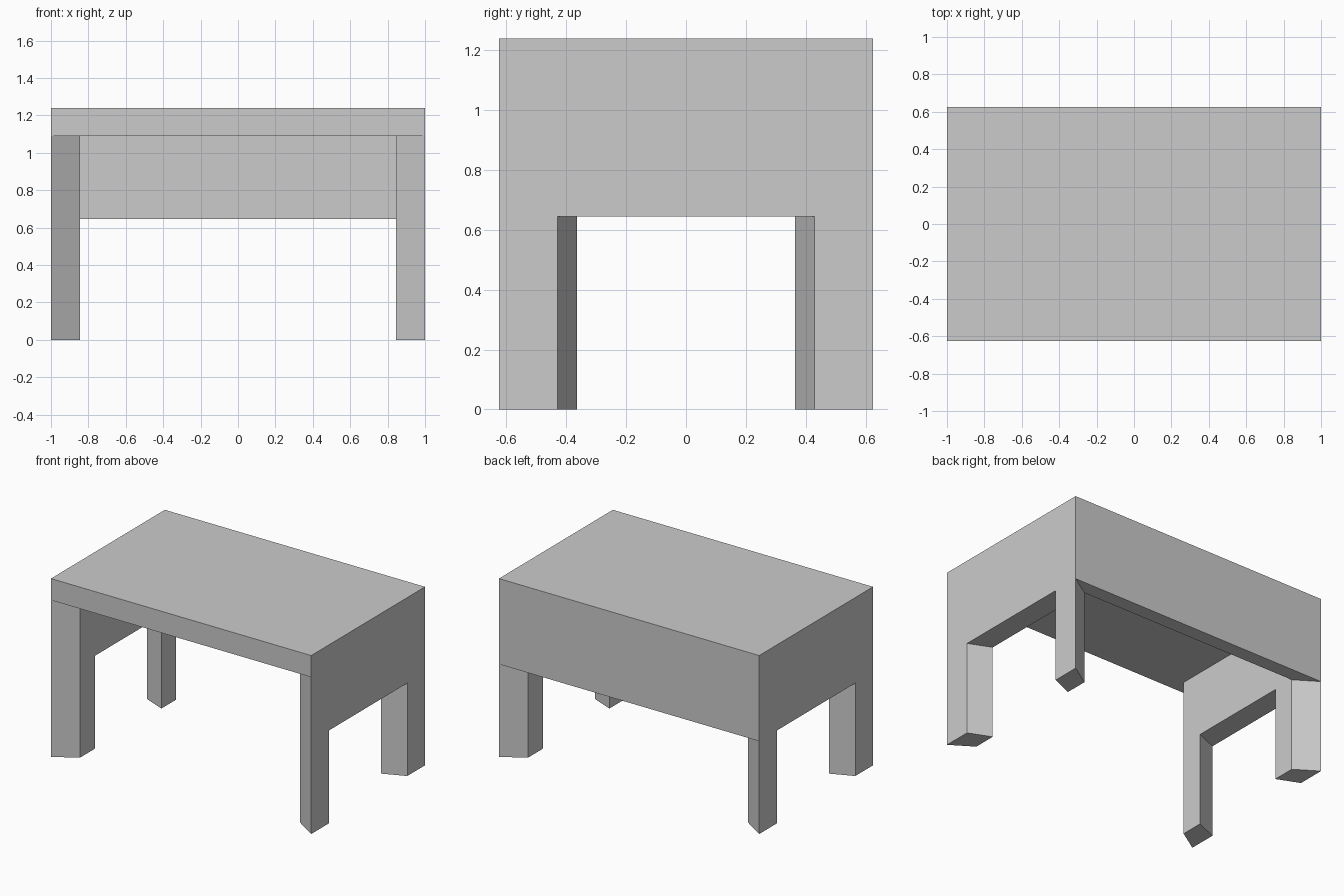
import bpy, bmesh

if "Cube" in bpy.data.objects:
    bpy.data.objects.remove(bpy.data.objects["Cube"])

X, Y = 1.0, 0.625            # outer half sizes
XI, YI = 0.845, 0.525        # inner faces of the walls
H, UNDER, APRON = 1.24, 1.09, 0.645


def loft(name, ring_a, ring_b):
    """Solid between two matching outlines, giving mitred walls."""
    bm = bmesh.new()
    a = [bm.verts.new(p) for p in ring_a]
    b = [bm.verts.new(p) for p in ring_b]
    n = len(a)
    bm.faces.new(a)
    bm.faces.new(b[::-1])
    for i in range(n):
        j = (i + 1) % n
        bm.faces.new((a[j], a[i], b[i], b[j]))
    bmesh.ops.recalc_face_normals(bm, faces=bm.faces)
    mesh = bpy.data.meshes.new(name)
    bm.to_mesh(mesh)
    bm.free()
    obj = bpy.data.objects.new(name, mesh)
    bpy.context.collection.objects.link(obj)
    return obj


def rect(hx, hy, z):
    return [(-hx, -hy, z), (hx, -hy, z), (hx, hy, z), (-hx, hy, z)]


def arch(x, outer, opening):
    """Side outline: two legs joined by a deep apron."""
    yz = [(-outer, 0), (-opening, 0), (-opening, APRON), (opening, APRON),
          (opening, 0), (outer, 0), (outer, UNDER), (-outer, UNDER)]
    return [(x, y, z) for y, z in yz]


def panel(hx, y):
    return [(-hx, y, APRON), (hx, y, APRON), (hx, y, UNDER), (-hx, y, UNDER)]


# Thick top
loft("tabletop", rect(X, Y, UNDER), rect(X, Y, H))

# Side walls with mitred legs
for side, s in (("left", -1), ("right", 1)):
    loft(side + "_side_frame", arch(s * X, Y, 0.43), arch(s * XI, YI, 0.365))

# Back apron, mitred into the side walls
loft("back_panel", panel(X, Y), panel(XI, YI))
